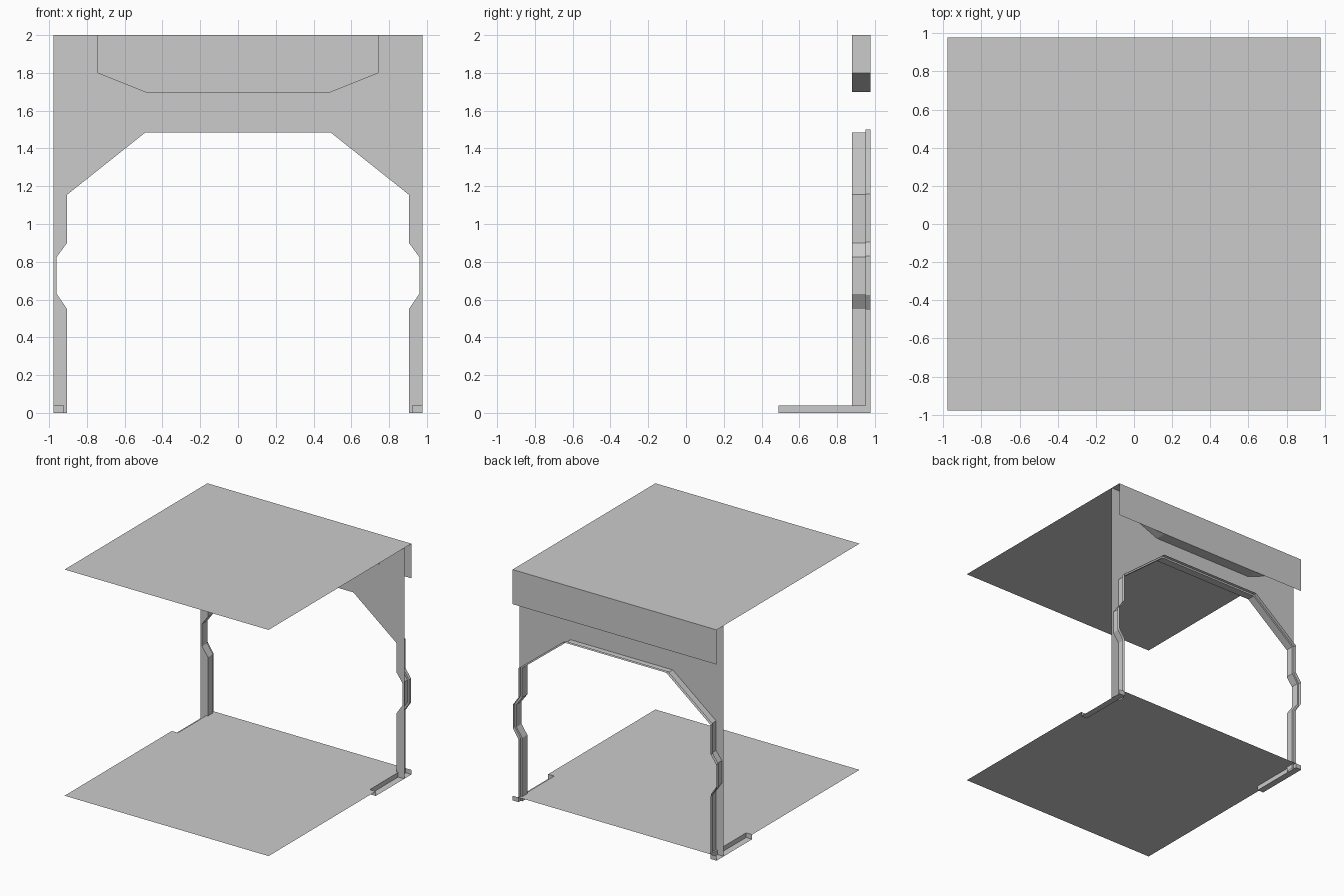
import bpy

if "Cube" in bpy.data.objects:
    bpy.data.objects.remove(bpy.data.objects["Cube"])

E = 0.978                              # half size of the room cell
Y_WALL, Y_STEP, Y_BACK = 0.88, 0.95, E
FLOOR_Z = 0.04


def part(name, faces):
    """Mesh from a list of polygons for the +x half, mirrored across x."""
    verts, idx, polys = [], {}, []
    for face in faces:
        for co in face:
            if co not in idx:
                idx[co] = len(verts)
                verts.append(co)
        polys.append([idx[co] for co in face])
    me = bpy.data.meshes.new(name)
    me.from_pydata(verts, [], polys)
    ob = bpy.data.objects.new(name, me)
    bpy.context.collection.objects.link(ob)
    mod = ob.modifiers.new("Mirror", 'MIRROR')
    mod.use_clip = True
    return ob


def strip(a, ya, b, yb):
    """Quads joining two x/z profiles at different depths."""
    pa = [(x, ya, z) for x, z in a]
    pb = [(x, yb, z) for x, z in b]
    return [(pa[i], pb[i], pb[i + 1], pa[i + 1]) for i in range(len(a) - 1)]


# Half profiles: doorway, its slightly larger outer rim, and the overhead recess
arch = [(0.905, 0), (0.905, 0.55), (0.96, 0.63), (0.96, 0.825),
        (0.905, 0.90), (0.905, 1.155), (0.49, 1.485), (0, 1.485)]
rim = [(0.922, 0), (0.922, 0.545), (0.975, 0.625), (0.975, 0.83),
       (0.922, 0.905), (0.922, 1.16), (0.495, 1.50), (0, 1.50)]
recess = [(0, 1.7), (0.49, 1.7), (0.74, 1.8), (0.74, 2)]

# Wall panel with doorway and recess openings
outline = recess + [(E, 2), (E, 0)] + arch
part("doorway_wall", [[(x, Y_WALL, z) for x, z in reversed(outline)]])

# Stepped door frame running back from the wall
part("door_frame", strip(arch, Y_WALL, arch, Y_STEP)
     + strip(arch, Y_STEP, rim, Y_STEP)
     + strip(rim, Y_STEP, rim, Y_BACK))

# Overhead recess sides and its full width back panel
part("overhead_recess", strip(recess, Y_WALL, recess, Y_BACK))
part("recess_back_panel", [[(0, Y_BACK, 1.7), (E, Y_BACK, 1.7),
                            (E, Y_BACK, 2), (0, Y_BACK, 2)]])

# Floor notched at the rear corners
CX, CY = 0.92, 0.49
plan = [(0, -E), (E, -E), (E, CY), (CX, CY), (CX, E), (0, E)]
part("floor", [[(x, y, FLOOR_Z) for x, y in plan]])

# Sunken channels in the notches: bottom, inner side, front end
part("floor_channel", [
    [(CX, CY, 0), (E, CY, 0), (E, E, 0), (CX, E, 0)],
    [(CX, CY, 0), (CX, E, 0), (CX, E, FLOOR_Z), (CX, CY, FLOOR_Z)],
    [(E, CY, 0), (CX, CY, 0), (CX, CY, FLOOR_Z), (E, CY, FLOOR_Z)],
    [(CX, E, 0), (E, E, 0), (E, E, FLOOR_Z), (CX, E, FLOOR_Z)],
])

# Ceiling
part("ceiling", [[(0, E, 2), (E, E, 2), (E, -E, 2), (0, -E, 2)]])
